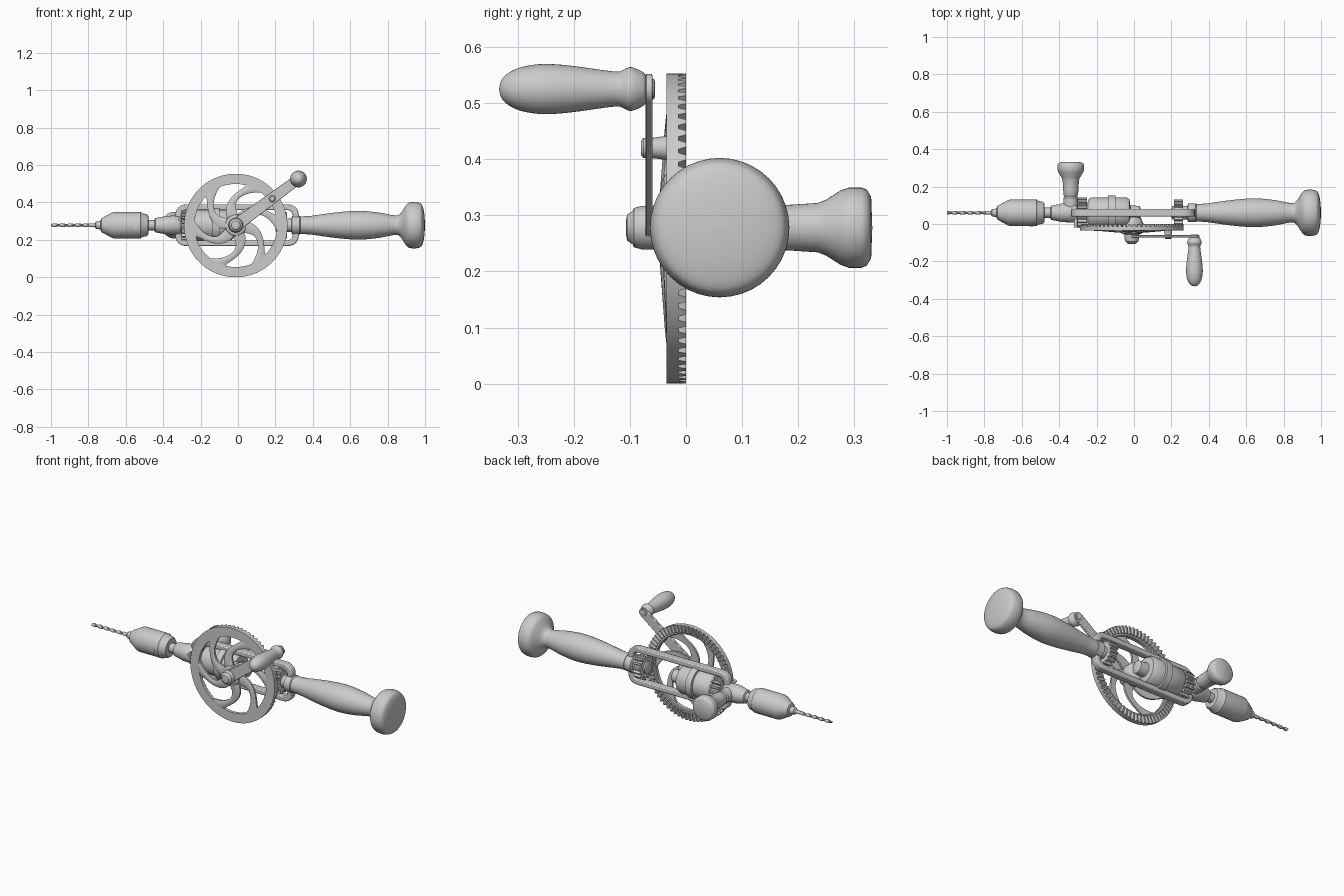
import bpy, bmesh
from math import sin, cos, pi, tau, radians, atan2
from mathutils import Vector, Matrix

if "Cube" in bpy.data.objects:
    bpy.data.objects.remove(bpy.data.objects["Cube"])

AY, AZ = 0.06, 0.278          # main drill axis
GX = -0.012                   # wheel centre


def finish(name, bm, bevel=0, angle=38):
    bmesh.ops.recalc_face_normals(bm, faces=bm.faces)
    me = bpy.data.meshes.new(name)
    bm.to_mesh(me)
    bm.free()
    me.shade_smooth()
    me.set_sharp_from_angle(angle=radians(angle))
    ob = bpy.data.objects.new(name, me)
    bpy.context.collection.objects.link(ob)
    if bevel:
        m = ob.modifiers.new("bevel", 'BEVEL')
        m.width, m.segments, m.limit_method = bevel, 2, 'ANGLE'
    return ob


def smooth_profile(pts, k=4):
    out, n = [], len(pts)
    for i in range(n - 1):
        p0, p1, p2, p3 = (Vector(pts[min(max(i + j, 0), n - 1)]) for j in (-1, 0, 1, 2))
        for s in range(k):
            t = s / k
            q = 0.5 * (2 * p1 + (p2 - p0) * t + (2 * p0 - 5 * p1 + 4 * p2 - p3) * t * t
                       + (3 * p1 - p0 - 3 * p2 + p3) * t ** 3)
            out.append((q.x, max(q.y, 0.0005)))
    return out + [pts[-1]]


def lathe(name, pts, origin, axis, smooth=False, seg=40):
    """Revolve (distance, radius) points about an axis through origin."""
    if smooth:
        pts = smooth_profile(pts)
    q = Vector(axis).to_track_quat('Z', 'Y')
    o = Vector(origin)
    bm = bmesh.new()
    rings = [[bm.verts.new(o + q @ Vector((r * cos(tau * i / seg), r * sin(tau * i / seg), t)))
              for i in range(seg)] for t, r in pts]
    for a, b in zip(rings, rings[1:]):
        for i in range(seg):
            j = (i + 1) % seg
            bm.faces.new((a[i], a[j], b[j], b[i]))
    bm.faces.new(rings[0])
    bm.faces.new(rings[-1])
    return finish(name, bm)


def along_x(name, pts, smooth=False):
    return lathe(name, pts, (0, AY, AZ), (1, 0, 0), smooth)


def along_y(name, pts, x, z, smooth=False):
    return lathe(name, pts, (x, 0, z), (0, 1, 0), smooth)


def prism(name, outline, to3d, d0, d1, bevel=0):
    bm = bmesh.new()
    a, b = ([bm.verts.new(to3d(u, v, d)) for u, v in outline] for d in (d0, d1))
    n = len(a)
    for i in range(n):
        bm.faces.new((a[i], a[(i + 1) % n], b[(i + 1) % n], b[i]))
    bm.faces.new(a)
    bm.faces.new(b)
    return finish(name, bm, bevel)


def pinion(name, x0, x1, r, teeth):
    pts = [((r if f in (0.3, 0.6) else r * 0.8) * cos(tau * (i + f) / teeth),
            (r if f in (0.3, 0.6) else r * 0.8) * sin(tau * (i + f) / teeth))
           for i in range(teeth) for f in (0, 0.15, 0.3, 0.6, 0.75)]
    pts = [(u, v) for u, v in ((p[0], p[1]) for p in pts)]
    prism(name, pts, lambda u, v, d: (d, AY + u, AZ + v), x0, x1)


# main handle with end knob and ferrule
along_x("main_handle", [(0.335, 0.047), (0.39, 0.05), (0.46, 0.06), (0.55, 0.071), (0.65, 0.077),
        (0.75, 0.068), (0.84, 0.052), (0.868, 0.062), (0.89, 0.095), (0.908, 0.117), (0.935, 0.124),
        (0.965, 0.121), (0.985, 0.107), (0.996, 0.06), (1.0, 0.0005)], True)
along_x("handle_ferrule", [(0.285, 0.04), (0.29, 0.05), (0.33, 0.05), (0.335, 0.045), (0.36, 0.045)])
along_y("handle_pin", [(0.005, 0.008), (0.06, 0.008)], 0.43, AZ)

# chuck, jaws, spindle and frame nose
along_x("chuck", [(-0.735, 0.025), (-0.73, 0.037), (-0.675, 0.067), (-0.665, 0.07), (-0.52, 0.07),
                  (-0.512, 0.063), (-0.49, 0.06), (-0.48, 0.052), (-0.478, 0.02)])
along_x("chuck_jaws", [(-0.765, 0.012), (-0.758, 0.02), (-0.72, 0.024)])
along_y("chuck_key_hole_rim", [(-0.013, 0.01), (0.02, 0.01)], -0.55, AZ - 0.01)
along_x("spindle", [(-0.49, 0.027), (-0.2, 0.027)])
along_x("frame_nose", [(-0.447, 0.03), (-0.442, 0.038), (-0.40, 0.046), (-0.385, 0.05),
                       (-0.315, 0.052), (-0.305, 0.045)])

# twisted drill bit
bm = bmesh.new()
prev, n = None, 16
for s in range(81):
    x = -1 + 0.25 * s / 80
    size = 0.003 if s == 0 else 0.0105
    ring = []
    for i in range(n):
        a = tau * i / n
        flute = 1 - 0.55 * sin(a) ** 2 if s < 66 else 1
        w = a + tau * 3 * s / 80
        ring.append(bm.verts.new((x, AY + size * flute * cos(w), AZ + size * flute * sin(w))))
    if prev:
        for i in range(n):
            bm.faces.new((prev[i], prev[(i + 1) % n], ring[(i + 1) % n], ring[i]))
    else:
        bm.faces.new(ring)
    prev = ring
bm.faces.new(prev)
finish("drill_bit", bm)

# rounded loop frame
bm = bmesh.new()


def rounded(x0, x1, hz, r):
    return [(cx + r * cos(a), cz + r * sin(a))
            for k, (cx, cz) in enumerate([(x1 - r, hz - r), (x0 + r, hz - r),
                                          (x0 + r, r - hz), (x1 - r, r - hz)])
            for a in [pi / 2 * (k + j / 6) for j in range(7)]]


loops = [[bm.verts.new((x, AY + y, AZ + z)) for x, z in shape]
         for shape, y in ((rounded(-0.335, 0.325, 0.111, 0.055), -0.021),
                          (rounded(-0.335, 0.325, 0.111, 0.055), 0.021),
                          (rounded(-0.303, 0.293, 0.081, 0.03), 0.021),
                          (rounded(-0.303, 0.293, 0.081, 0.03), -0.021))]
for a, b in zip(loops, loops[1:] + loops[:1]):
    for i in range(len(a)):
        j = (i + 1) % len(a)
        bm.faces.new((a[i], a[j], b[j], b[i]))
finish("frame", bm, 0.006)

# pinions and gear housing drum
pinion("drive_pinion", -0.303, -0.25, 0.083, 18)
pinion("idler_pinion", 0.215, 0.262, 0.072, 16)
along_x("idler_stub", [(0.2, 0.025), (0.205, 0.035), (0.295, 0.035)])
along_x("gear_housing", [(-0.25, 0.05), (-0.24, 0.075), (-0.232, 0.081), (-0.14, 0.081),
        (-0.138, 0.093), (-0.1, 0.093), (-0.098, 0.083), (-0.04, 0.083), (-0.024, 0.072), (-0.02, 0.04),
        (0.03, 0.036), (0.035, 0.025)])

# side handle
along_y("side_handle_boss", [(0.07, 0.04), (0.14, 0.04), (0.147, 0.034), (0.16, 0.034)], -0.338, AZ)
along_y("side_handle", [(0.15, 0.036), (0.155, 0.039), (0.19, 0.041), (0.235, 0.044), (0.25, 0.05),
        (0.275, 0.066), (0.29, 0.0715), (0.313, 0.0715), (0.322, 0.068), (0.33, 0.055),
        (0.332, 0.001)], -0.338, AZ)
along_y("lock_pin", [(-0.018, 0.009), (0.06, 0.009)], -0.312, AZ + 0.03)


# crown gear wheel: rim, face teeth and curved dished spokes
def polar(bm, r, a, y):
    return bm.verts.new((GX + r * cos(a), y, 0.2765 + r * sin(a)))


bm = bmesh.new()
seg = 132
sec = [(0.2765, -0.035), (0.2765, -0.013), (0.226, -0.013), (0.222, -0.017), (0.222, -0.035)]
rings = [[polar(bm, r, tau * i / seg, y) for r, y in sec] for i in range(seg)]
for i in range(seg):
    a, b = rings[i], rings[(i + 1) % seg]
    for k in range(5):
        bm.faces.new((a[k], a[(k + 1) % 5], b[(k + 1) % 5], b[k]))
finish("wheel_rim", bm)

bm = bmesh.new()
teeth = 66
for t in range(teeth):
    c = tau * t / teeth
    base = [polar(bm, r, c + s * 0.034, -0.014) for r, s in ((0.235, -1), (0.2765, -1), (0.2765, 1), (0.235, 1))]
    tip = [polar(bm, r, c + s * 0.017, 0) for r, s in ((0.235, -1), (0.2765, -1), (0.2765, 1), (0.235, 1))]
    bm.faces.new(tip)
    bm.faces.new(base)
    for i in range(4):
        bm.faces.new((base[i], base[(i + 1) % 4], tip[(i + 1) % 4], tip[i]))
finish("wheel_teeth", bm, angle=20)

bm = bmesh.new()
for k in range(6):
    prev = None
    for s in range(15):
        t = s / 14
        r = 0.03 + 0.2 * t
        a = radians(105) + tau * k / 6 - 0.75 * sin(pi * t / 2 * 1.0) ** 2 + 0.25 * sin(pi * t)
        half = (0.021 + 0.022 * (1 - t) ** 3 + 0.03 * t ** 6) / r
        half = min(half, 0.5)
        y = -0.047 + 0.015 * t
        ring = [polar(bm, r, a - half, y + 0.003), polar(bm, r, a - half * 0.5, y - 0.002),
                polar(bm, r, a + half * 0.5, y - 0.002), polar(bm, r, a + half, y + 0.003),
                polar(bm, r, a + half, y + 0.014), polar(bm, r, a - half, y + 0.014)]
        if prev:
            for i in range(6):
                bm.faces.new((prev[i], prev[(i + 1) % 6], ring[(i + 1) % 6], ring[i]))
        else:
            bm.faces.new(ring)
        prev = ring
    bm.faces.new(prev)
finish("wheel_spokes", bm)

# hub, axle and crank nut
along_y("wheel_hub", [(-0.056, 0.04), (-0.05, 0.055), (-0.03, 0.062), (0.005, 0.062), (0.03, 0.05), (0.04, 0.03)], GX, AZ)
along_y("crank_nut", [(-0.107, 0.012), (-0.105, 0.023), (-0.095, 0.03), (-0.093, 0.035),
                      (-0.078, 0.039), (-0.05, 0.039)], GX, AZ)
along_y("axle", [(-0.05, 0.022), (0.09, 0.022), (0.095, 0.016)], GX, AZ)

# crank arm: tapered bar with rounded ends
CX, CZ = 0.323, 0.525
ang = atan2(CZ - AZ, CX - GX)
arm = [(GX + 0.034 * cos(ang + pi / 2 + pi * i / 12), AZ + 0.034 * sin(ang + pi / 2 + pi * i / 12)) for i in range(13)]
arm += [(CX + 0.027 * cos(ang - pi / 2 + pi * i / 12), CZ + 0.027 * sin(ang - pi / 2 + pi * i / 12)) for i in range(13)]
prism("crank_arm", arm, lambda u, v, d: (u, d, v), -0.072, -0.06, 0.002)
along_y("crank_stud", [(-0.08, 0.013), (-0.076, 0.018), (-0.06, 0.018), (-0.03, 0.022)], 0.183, 0.42)
along_y("crank_rivet", [(-0.065, 0.02), (-0.057, 0.018), (-0.055, 0.012)], CX, CZ)

# crank handle
along_y("crank_handle", [(-0.333, 0.0005), (-0.33, 0.014), (-0.32, 0.026), (-0.3, 0.037),
        (-0.27, 0.0435), (-0.24, 0.0445), (-0.2, 0.041), (-0.15, 0.034), (-0.122, 0.031),
        (-0.112, 0.034), (-0.1, 0.039), (-0.088, 0.036), (-0.075, 0.029), (-0.072, 0.024)], CX, CZ, True)
